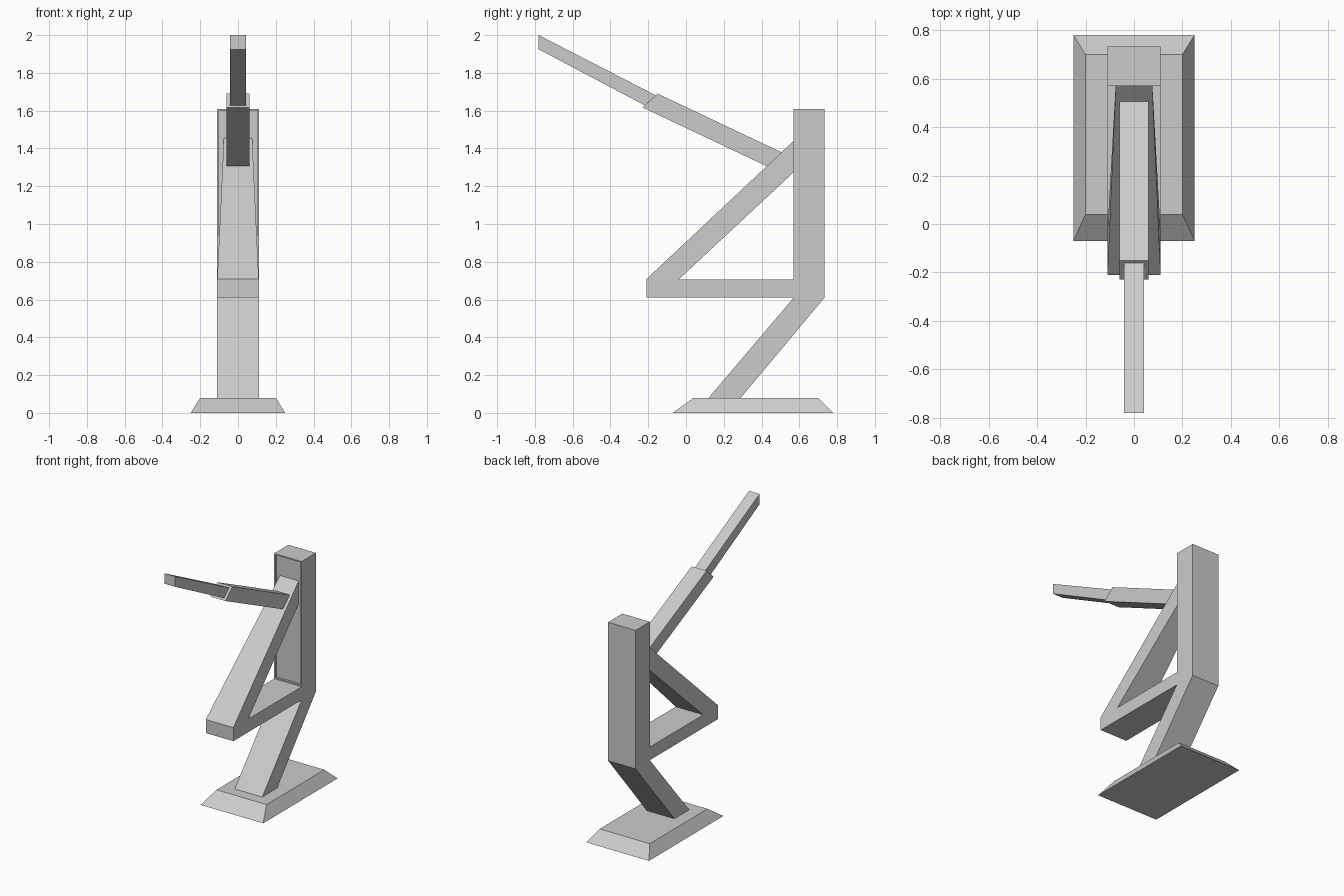
import bpy, bmesh

if "Cube" in bpy.data.objects:
    bpy.data.objects.remove(bpy.data.objects["Cube"])


def loft(name, sections, cap_start=False, cap_end=False, open_front=None, recess=None):
    """Rectangular tube through sections ((y,z) side a, (y,z) side b, half width)."""
    bm = bmesh.new()
    rings = []
    for (ay, az), (by, bz), w in sections:
        rings.append([bm.verts.new(p) for p in
                      ((-w, ay, az), (w, ay, az), (w, by, bz), (-w, by, bz))])
    panel = None
    for s, (r, q) in enumerate(zip(rings, rings[1:])):
        for i in range(4):
            if i == 0 and s == open_front:
                continue
            j = (i + 1) % 4
            f = bm.faces.new((r[i], r[j], q[j], q[i]))
            if i == 0 and s == recess:
                panel = f
    if cap_start:
        bm.faces.new(rings[0][::-1])
    if cap_end:
        bm.faces.new(rings[-1])
    bmesh.ops.remove_doubles(bm, verts=bm.verts[:], dist=1e-4)
    bmesh.ops.recalc_face_normals(bm, faces=bm.faces[:])
    # Sunken panel: rim, then walls pushed back
    if panel:
        bmesh.ops.inset_individual(bm, faces=[panel], thickness=0.013)
        walls = bmesh.ops.extrude_discrete_faces(bm, faces=[panel])["faces"]
        bmesh.ops.translate(bm, verts=walls[0].verts[:], vec=(0, 0.015, 0))
    me = bpy.data.meshes.new(name)
    bm.to_mesh(me)
    bm.free()
    ob = bpy.data.objects.new(name, me)
    bpy.context.collection.objects.link(ob)
    return ob


# Bevelled foot plate, built as a front and a back edge
base = loft("base", [((-0.07, 0), (0.78, 0), 0.25),
                     ((0.04, 0.08), (0.70, 0.08), 0.20)], True, True)

# Slanted leg and upright column with a recessed front panel
loft("leg_and_column", [((0.12, 0.08), (0.29, 0.08), 0.11),
                        ((0.57, 0.61), (0.733, 0.61), 0.11),
                        ((0.57, 0.705), (0.733, 0.705), 0.11),
                        ((0.57, 1.61), (0.733, 1.61), 0.11)],
     cap_end=True, open_front=1, recess=2)

# Horizontal bar turning into the tapering diagonal brace
loft("bar_and_brace", [((0.57, 0.705), (0.57, 0.61), 0.11),
                       ((-0.04, 0.705), (-0.21, 0.61), 0.11),
                       ((-0.04, 0.705), (-0.21, 0.708), 0.11),
                       ((0.585, 1.288), (0.585, 1.454), 0.075)])

# Two-stage arm
loft("arm_inner", [((0.43, 1.305), (0.505, 1.38), 0.06),
                   ((-0.23, 1.617), (-0.15, 1.69), 0.06)], cap_end=True)
loft("arm_outer", [((-0.218, 1.628), (-0.16, 1.681), 0.042),
                   ((-0.78, 1.925), (-0.78, 2.0), 0.042)], cap_end=True)
